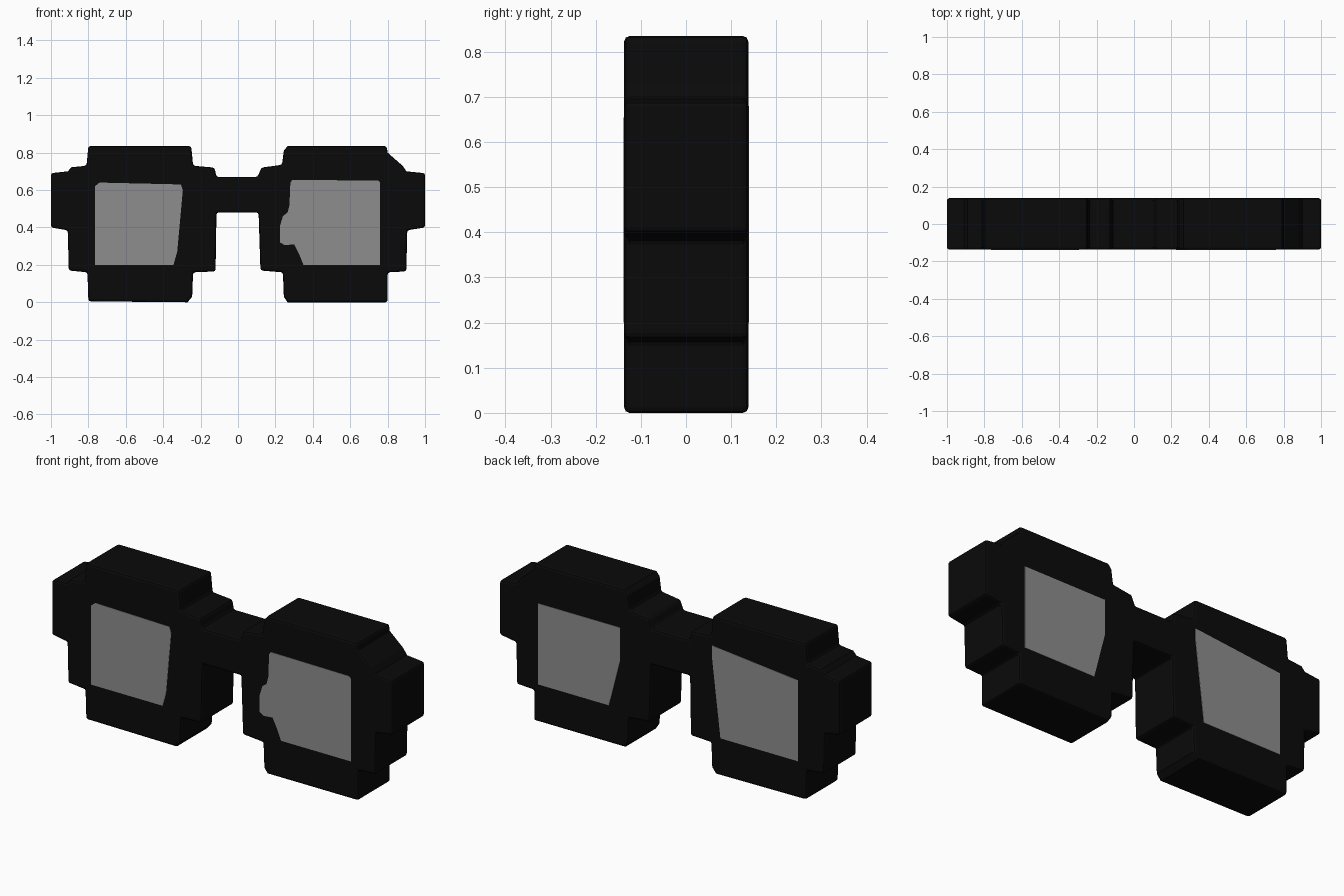
import bpy
import bmesh

if "Cube" in bpy.data.objects:
    bpy.data.objects.remove(bpy.data.objects["Cube"])


def material(name, value):
    m = bpy.data.materials.new(name)
    m.diffuse_color = (value, value, value, 1)
    m.use_nodes = True
    m.node_tree.nodes["Principled BSDF"].inputs["Base Color"].default_value = m.diffuse_color
    return m


black = material("frame black", 0.003)
grey = material("lens grey", 0.27)


def slab(name, outline, y0, y1, mat, bevel=0.0):
    """Extrude an x/z outline from y0 to y1."""
    bm = bmesh.new()
    face = bm.faces.new([bm.verts.new((x, y0, z)) for x, z in outline])
    new = bmesh.ops.extrude_face_region(bm, geom=[face])["geom"]
    verts = [v for v in new if isinstance(v, bmesh.types.BMVert)]
    bmesh.ops.translate(bm, verts=verts, vec=(0, y1 - y0, 0))
    bmesh.ops.recalc_face_normals(bm, faces=bm.faces)
    mesh = bpy.data.meshes.new(name)
    bm.to_mesh(mesh)
    bm.free()
    mesh.materials.append(mat)
    obj = bpy.data.objects.new(name, mesh)
    bpy.context.collection.objects.link(obj)
    if bevel:
        mod = obj.modifiers.new("soft edges", 'BEVEL')
        mod.width = bevel
        mod.segments = 2
        mod.limit_method = 'ANGLE'
        mod.angle_limit = 1.05
    return obj


# Stepped frame: left rim, bridge and right rim in one outline
left_top = [(-1, .40), (-1, .69), (-.91, .70), (-.89, .722), (-.81, .73),
            (-.80, .835), (-.25, .835), (-.24, .73), (-.125, .72), (-.115, .67)]
right_top = [(.105, .67), (.125, .72), (.235, .735), (.245, .81), (.265, .835),
             (.795, .835), (.80, .80), (.88, .73), (.90, .70), (1, .69), (1, .40)]
right_bottom = [(.905, .385), (.90, .165), (.80, .16), (.80, 0), (.265, 0),
                (.245, .03), (.24, .16), (.12, .17), (.11, .48)]
left_bottom = [(-.115, .48), (-.12, .165), (-.24, .16), (-.245, .03), (-.27, 0),
               (-.80, .005), (-.805, .16), (-.905, .17), (-.91, .385)]
slab("glasses_frame", left_top + right_top + right_bottom + left_bottom,
     -.137, .138, black, .012)

# Lens panels lying flush on the front and back of the frame
front_left = [(-.765, .20), (-.345, .20), (-.325, .27), (-.295, .60),
              (-.305, .63), (-.74, .64), (-.765, .62)]
front_right = [(.35, .20), (.76, .20), (.76, .64), (.75, .65), (.29, .655),
               (.28, .64), (.275, .52), (.265, .48), (.24, .46), (.225, .41),
               (.225, .32), (.25, .305), (.30, .31), (.33, .25)]
back_right = [(.77, .20), (.77, .63), (.29, .63), (.29, .45), (.355, .20)]
back_left = [(-.755, .20), (-.755, .63), (-.25, .68), (-.25, .62), (-.30, .20)]

slab("front_left_lens", front_left, -.139, -.135, grey)
slab("front_right_lens", front_right, -.139, -.135, grey)
slab("back_right_lens", back_right, .136, .14, grey)
slab("back_left_lens", back_left, .136, .14, grey)
